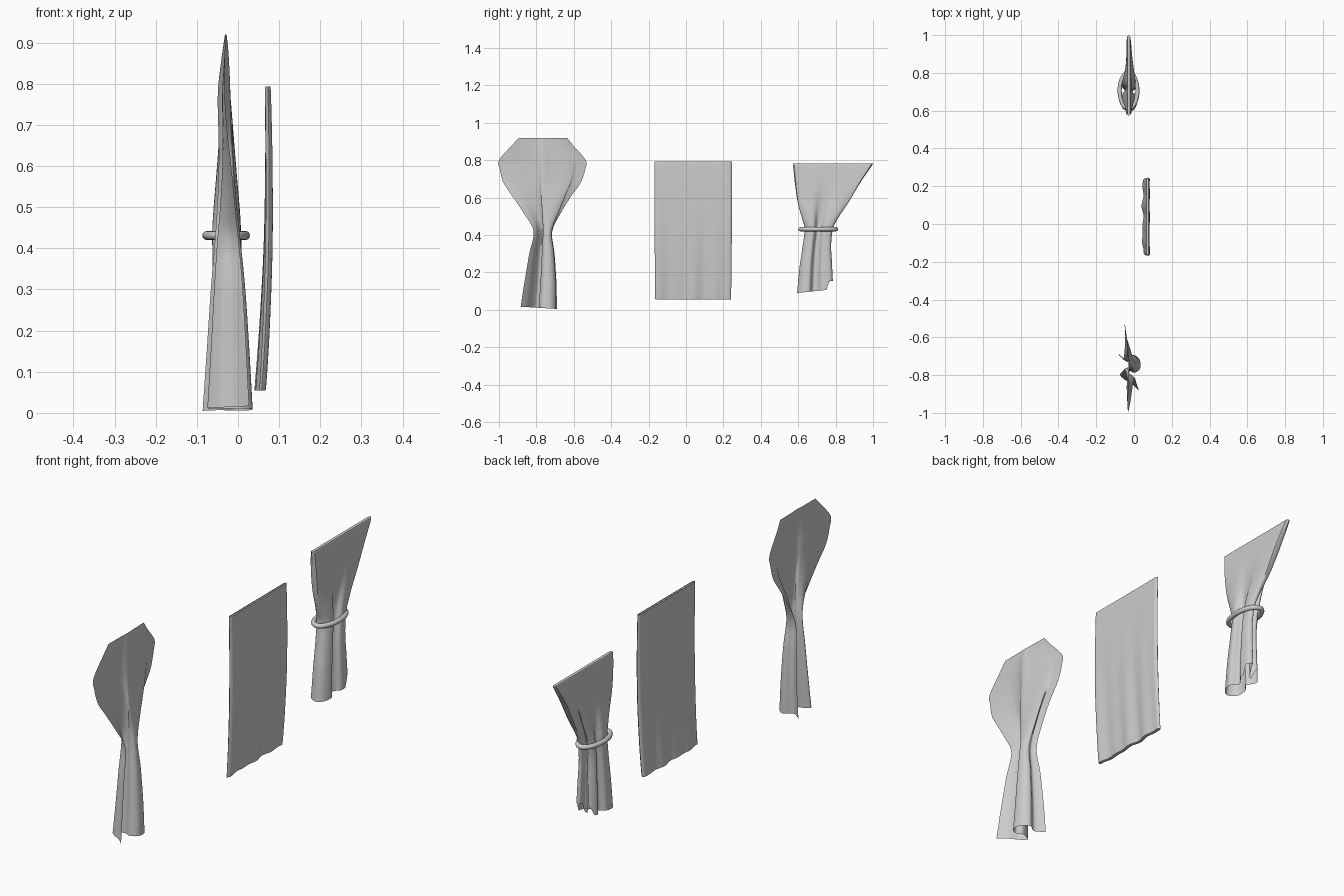
import bpy, bmesh, math

if "Cube" in bpy.data.objects:
    bpy.data.objects.remove(bpy.data.objects["Cube"])


def catmull(pts, per, closed=False):
    """Smooth a list of tuples through its points."""
    n = len(pts)
    out = []
    for i in range(n if closed else n - 1):
        idx = [i - 1, i, i + 1, i + 2]
        idx = [k % n if closed else min(max(k, 0), n - 1) for k in idx]
        a, b, c, d = (pts[k] for k in idx)
        for s in range(per):
            t = s / per
            out.append(tuple(0.5 * (2 * q + (r - p) * t + (2 * p - 5 * q + 4 * r - w) * t * t
                                    + (3 * q - p - 3 * r + w) * t ** 3)
                             for p, q, r, w in zip(a, b, c, d)))
    if not closed:
        out.append(tuple(pts[-1]))
    return out


def fit(pts):
    """Scale the first coordinate of a shape to the range 0..1."""
    lo, hi = min(p[0] for p in pts), max(p[0] for p in pts)
    return [((p[0] - lo) / (hi - lo), p[1]) for p in pts]


def drape(name, rows, flat, folded, closed, caps=(), hem=None, per=6):
    """Cloth lofted through rows of (z, y min, y max, x centre, x half depth, fold blend)."""
    bm = bmesh.new()
    rings = []
    for z, y0, y1, xc, xa, w in catmull(rows, per):
        shape = fit([(a[0] * (1 - w) + b[0] * w, a[1] * (1 - w) + b[1] * w)
                     for a, b in zip(flat, folded)])
        rings.append([bm.verts.new((xc + xa * x, y0 + (y1 - y0) * y,
                                    z + (hem(y, z) if hem else 0))) for y, x in shape])
    n = len(flat)
    for r, s in zip(rings, rings[1:]):
        for i in range(n if closed else n - 1):
            j = (i + 1) % n
            bm.faces.new((r[i], r[j], s[j], s[i]))
    for c in caps:
        h = n // 2
        ring = rings[c]
        for i in range(h):
            quad = [ring[i], ring[i + 1], ring[(n - i - 1) % n], ring[(n - i) % n]]
            quad = list(dict.fromkeys(quad))
            if len(quad) > 2:
                bm.faces.new(quad)
    bmesh.ops.recalc_face_normals(bm, faces=bm.faces)
    me = bpy.data.meshes.new(name)
    bm.to_mesh(me)
    bm.free()
    ob = bpy.data.objects.new(name, me)
    bpy.context.collection.objects.link(ob)
    smooth(ob)
    return ob


def smooth(ob):
    bpy.ops.object.select_all(action='DESELECT')
    ob.select_set(True)
    bpy.context.view_layer.objects.active = ob
    bpy.ops.object.shade_smooth_by_angle(angle=math.radians(50))


def flat_loop(n):
    """Two layers of cloth, out along +x and back along -x."""
    pts = []
    for i in range(n):
        a = 2 * i / n
        pts.append((a if a <= 1 else 2 - a, 0 if a in (0, 1) else (1 if a < 1 else -1)))
    return pts


# Pinched cloth: one sheet, flared at the top and pleated below the waist
pleats = [(0.0, 0.85), (0.17, 0.3), (0.32, -0.45), (0.46, -0.8), (0.56, -0.1), (0.5, 0.45),
          (0.62, 0.95), (0.85, 0.9), (0.98, 0.35), (0.86, -0.3), (1.0, -1.0)]
folded = fit(catmull(pleats, 8))
m = len(folded)
flat = [(i / (m - 1), -0.5 * math.cos(2 * math.pi * i / (m - 1)) * (i / m)
         + 0.5 * math.exp(-((i / m - .5) / .08) ** 2)) for i in range(m)]
drape("pinched_cloth", [
    (0.92, -0.893, -0.636, -0.03, 0.003, 0.0),
    (0.875, -0.935, -0.60, -0.032, 0.012, 0.05),
    (0.80, -1.0, -0.536, -0.035, 0.022, 0.15),
    (0.75, -0.995, -0.539, -0.035, 0.024, 0.2),
    (0.68, -0.976, -0.563, -0.032, 0.024, 0.3),
    (0.61, -0.93, -0.612, -0.028, 0.025, 0.5),
    (0.52, -0.87, -0.668, -0.026, 0.027, 0.75),
    (0.42, -0.815, -0.715, -0.025, 0.031, 1.0),
    (0.30, -0.838, -0.703, -0.024, 0.042, 1.0),
    (0.15, -0.863, -0.693, -0.024, 0.052, 1.0),
    (0.005, -0.884, -0.69, -0.025, 0.061, 1.0)], flat, folded, False,
    hem=lambda y, z: 0.012 * (1 - y) * max(0, 1 - z / 0.2))

# Flat hanging cloth: two layers with faint ripples growing towards the hem
n = 96
flat = flat_loop(n)
rippled = [(y, 0.55 * x + 0.45 * math.sin(21 * y + 0.6) * math.cos(5 * y)) for y, x in flat]
drape("flat_cloth", [
    (0.79, -0.166, 0.246, 0.072, 0.005, 0.0),
    (0.775, -0.168, 0.246, 0.073, 0.007, 0.0),
    (0.60, -0.168, 0.246, 0.075, 0.009, 0.2),
    (0.40, -0.168, 0.245, 0.073, 0.011, 0.5),
    (0.20, -0.166, 0.243, 0.064, 0.013, 0.8),
    (0.07, -0.165, 0.241, 0.055, 0.014, 1.0),
    (0.056, -0.163, 0.239, 0.053, 0.013, 1.0)], flat, rippled, True, caps=(0, -1))

# Ringed cloth: double layer, wide at the top, gathered through the ring
folds = [(0, 0), (.1, .7), (.32, .95), (.45, .3), (.58, .45), (.7, .95), (.93, .9), (1, .4),
         (.8, .15), (.9, -.45), (.74, -.95), (.52, -.35), (.38, -.9), (.12, -.85)]
folded = catmull(folds, 8, True)
flat = flat_loop(len(folded))


def hem(y, z):
    k = min(1, max(0, (0.4 - z) / 0.3))
    s = min(1, max(0, (y - 0.82) / 0.08))
    return k * (0.02 * y + 0.045 * s)


drape("ringed_cloth", [
    (0.782, 0.572, 1.0, -0.028, 0.007, 0.0),
    (0.765, 0.573, 0.99, -0.028, 0.01, 0.02),
    (0.68, 0.582, 0.932, -0.028, 0.017, 0.2),
    (0.57, 0.598, 0.866, -0.028, 0.026, 0.6),
    (0.49, 0.62, 0.813, -0.028, 0.033, 0.9),
    (0.43, 0.634, 0.785, -0.028, 0.036, 1.0),
    (0.33, 0.622, 0.776, -0.026, 0.037, 1.0),
    (0.22, 0.606, 0.78, -0.025, 0.04, 1.0),
    (0.09, 0.594, 0.785, -0.025, 0.044, 1.0)], flat, folded, True, caps=(0,), hem=hem)

# Oval ring
bpy.ops.mesh.primitive_torus_add(major_segments=48, minor_segments=12, major_radius=1,
                                 minor_radius=0.1, location=(-0.029, 0.706, 0.431))
ring = bpy.context.object
ring.name = "gather_ring"
for v in ring.data.vertices:
    a = math.atan2(v.co.y, v.co.x)
    r = (math.hypot(v.co.x, v.co.y) - 1) * 0.11
    v.co = ((0.047 + r) * math.cos(a), (0.096 + r) * math.sin(a), v.co.z * 0.11)
smooth(ring)
